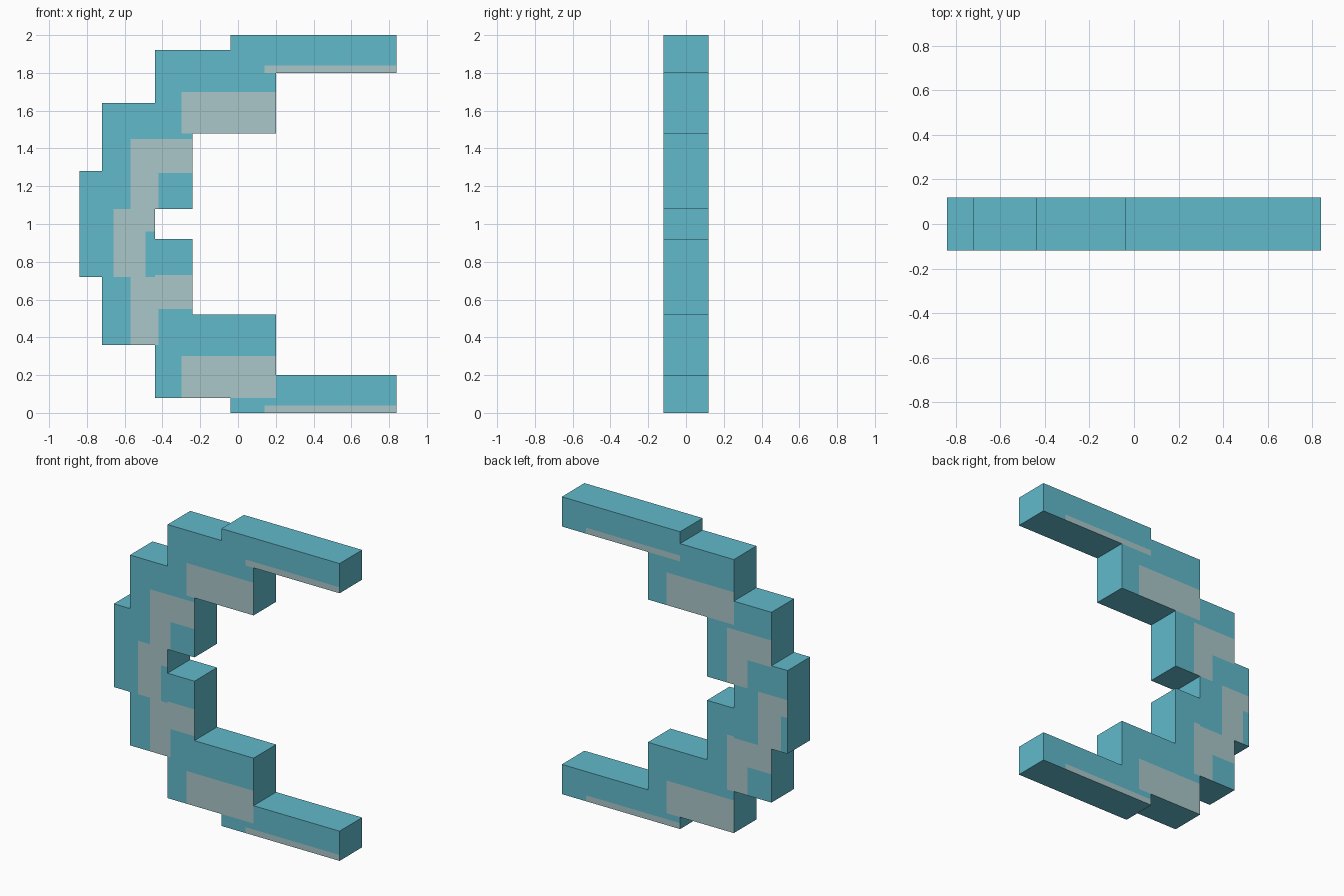
import bpy
import bmesh

cube = bpy.data.objects.get("Cube")
if cube:
    bpy.data.objects.remove(cube, do_unlink=True)


def make_material(name, rgb):
    mat = bpy.data.materials.new(name)
    mat.use_nodes = True
    mat.diffuse_color = (*rgb, 1)
    mat.node_tree.nodes["Principled BSDF"].inputs["Base Color"].default_value = (*rgb, 1)
    return mat


MATERIALS = [make_material("teal", (0.12, 0.49, 0.60)),
             make_material("pale grey", (0.40, 0.57, 0.59))]
HALF = 0.12  # half the thickness of the arc

# Grey patch sizes: (left margin, height) and an optional teal notch (left margin, height)
LONG = ((0.18, 0.04), None)
WIDE = ((0.14, 0.22), None)
TALL = ((0.15, 0.37), (0.30, 0.19))
MID = ((0.18, 0.36), (0.35, 0.24))

# Overlapping blocks from top to bottom: name, x0, x1, z0, z1, patch
BLOCKS = [
    ("top_arm", -0.04, 0.84, 1.80, 2.00, LONG),
    ("upper_corner", -0.44, 0.20, 1.48, 1.92, WIDE),
    ("upper_shoulder", -0.72, -0.24, 1.08, 1.64, TALL),
    ("spine", -0.84, -0.44, 0.72, 1.28, MID),
    ("lower_shoulder", -0.72, -0.24, 0.36, 0.92, TALL),
    ("lower_corner", -0.44, 0.20, 0.08, 0.52, WIDE),
    ("bottom_arm", -0.04, 0.84, 0.00, 0.20, LONG),
]

# Shared cutting lines: block edges and patch edges, front and back
xs, zs = set(), set()
for _, x0, x1, z0, z1, patch in BLOCKS:
    xs |= {x0, x1}
    zs |= {z0, z1}
    for part in patch:
        if part:
            xs |= {round(x0 + part[0], 4), round(x1 - part[0], 4)}
            zs.add(round(z0 + part[1], 4))
xs, zs = sorted(xs), sorted(zs)


def owner(i, k):
    """First block that covers a grid cell."""
    if not (0 <= i < len(xs) - 1 and 0 <= k < len(zs) - 1):
        return None
    x, z = (xs[i] + xs[i + 1]) / 2, (zs[k] + zs[k + 1]) / 2
    for block in BLOCKS:
        if block[1] < x < block[2] and block[3] < z < block[4]:
            return block
    return None


def is_grey(block, i, k, back):
    """The patch fills the lower right of each block, seen from either side."""
    _, x0, x1, z0, _, (patch, notch) = block
    x, z = (xs[i] + xs[i + 1]) / 2, (zs[k] + zs[k + 1]) / 2
    u, v = (x1 - x if back else x - x0), z - z0
    inside = u > patch[0] and v < patch[1]
    cut = notch is not None and u > notch[0] and v < notch[1]
    return inside and not cut


def build_block(block):
    bm = bmesh.new()

    def quad(points, grey=False):
        face = bm.faces.new([bm.verts.new(p) for p in points])
        face.material_index = int(grey)

    for i in range(len(xs) - 1):
        for k in range(len(zs) - 1):
            if owner(i, k) is not block:
                continue
            a, b, c, d = xs[i], xs[i + 1], zs[k], zs[k + 1]
            ring = [(a, c), (b, c), (b, d), (a, d)]
            # front and back faces
            quad([(x, -HALF, z) for x, z in ring], is_grey(block, i, k, False))
            quad([(x, HALF, z) for x, z in reversed(ring)], is_grey(block, i, k, True))
            # outer walls, only where nothing adjoins
            for n, (di, dk) in enumerate([(0, -1), (1, 0), (0, 1), (-1, 0)]):
                if owner(i + di, k + dk) is None:
                    p, q = ring[n], ring[(n + 1) % 4]
                    quad([(p[0], -HALF, p[1]), (p[0], HALF, p[1]),
                          (q[0], HALF, q[1]), (q[0], -HALF, q[1])])
    # merge the cells into clean flat faces
    bmesh.ops.remove_doubles(bm, verts=bm.verts, dist=0.0005)
    bmesh.ops.dissolve_limit(bm, angle_limit=0.01, verts=bm.verts, edges=bm.edges,
                             delimit={'MATERIAL'})
    mesh = bpy.data.meshes.new(block[0])
    for mat in MATERIALS:
        mesh.materials.append(mat)
    bm.to_mesh(mesh)
    bm.free()
    bpy.context.collection.objects.link(bpy.data.objects.new(block[0], mesh))


for block in BLOCKS:
    build_block(block)
